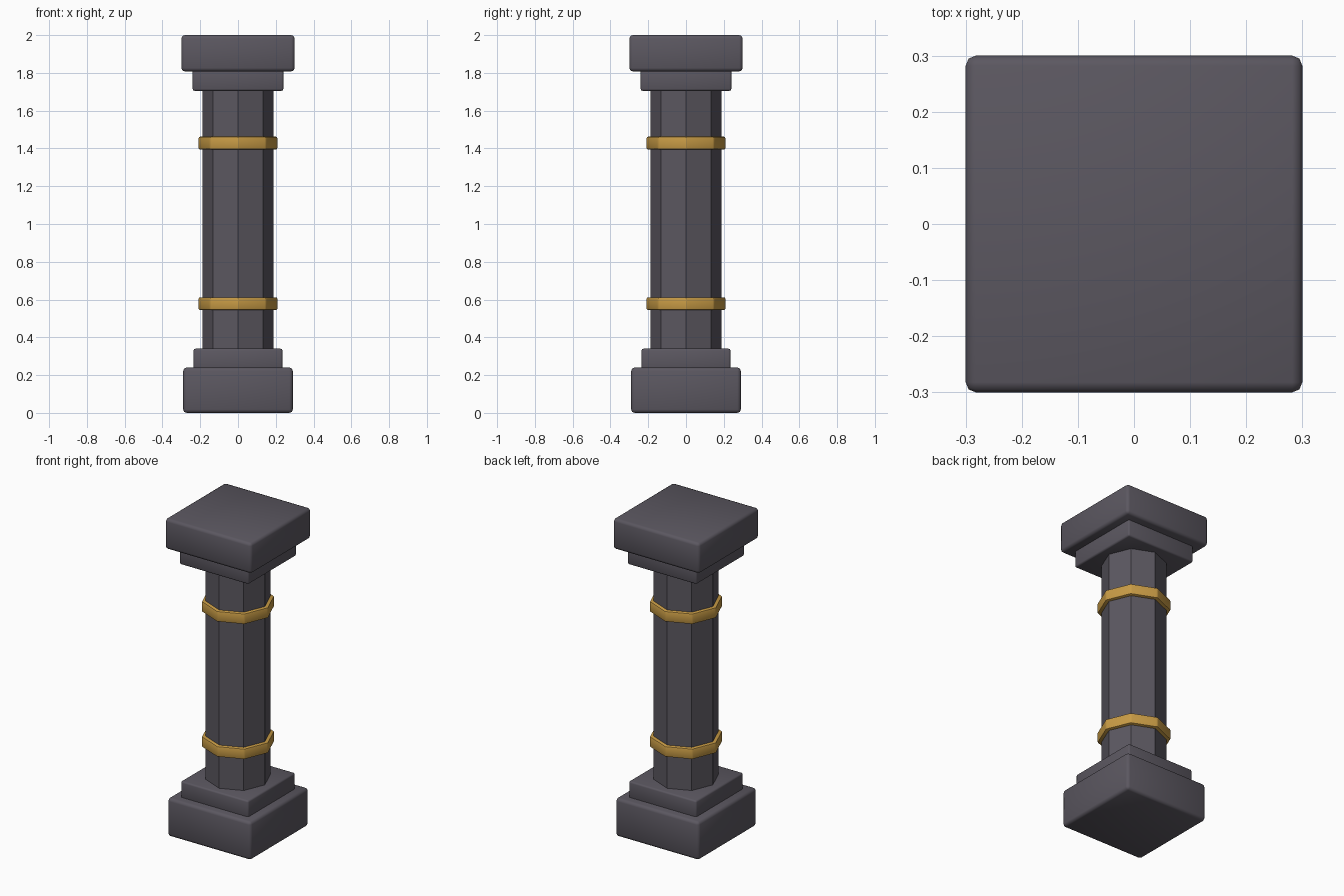
import bpy
import math

if "Cube" in bpy.data.objects:
    bpy.data.objects.remove(bpy.data.objects["Cube"])


def make_material(name, color):
    mat = bpy.data.materials.new(name)
    mat.use_nodes = True
    mat.diffuse_color = color
    mat.node_tree.nodes["Principled BSDF"].inputs["Base Color"].default_value = color
    return mat


stone = make_material("dark stone", (0.105, 0.096, 0.118, 1))
gold = make_material("gold", (0.58, 0.33, 0.06, 1))


def finish(obj, name, mat, bevel, angle):
    """Name, colour, round the edges and shade a part."""
    obj.name = name
    obj.data.materials.append(mat)
    if bevel:
        mod = obj.modifiers.new("rounded edges", "BEVEL")
        mod.width = bevel
        mod.segments = 2
        mod.limit_method = "ANGLE"
        mod.angle_limit = math.radians(30)
        bpy.ops.object.modifier_apply(modifier=mod.name)
    bpy.ops.object.shade_smooth_by_angle(angle=math.radians(angle))


def block(name, half, bottom, top, bevel):
    bpy.ops.mesh.primitive_cube_add(size=1, location=(0, 0, (bottom + top) / 2))
    obj = bpy.context.object
    obj.scale = (2 * half, 2 * half, top - bottom)
    bpy.ops.object.transform_apply(location=False, rotation=False, scale=True)
    finish(obj, name, stone, bevel, 60)


def octagon(name, radius, bottom, top, mat, bevel):
    bpy.ops.mesh.primitive_cylinder_add(
        vertices=8, radius=radius, depth=top - bottom,
        location=(0, 0, (bottom + top) / 2))
    finish(bpy.context.object, name, mat, bevel, 30)


# Stepped base
block("base_plinth", 0.29, 0.0, 0.24, 0.018)
block("base_step", 0.235, 0.22, 0.34, 0.01)

# Eight-sided shaft with two gold bands
octagon("shaft", 0.187, 0.32, 1.73, stone, 0)
octagon("lower_band", 0.21, 0.545, 0.612, gold, 0.008)
octagon("upper_band", 0.21, 1.395, 1.462, gold, 0.008)

# Stepped capital
block("capital_step", 0.24, 1.705, 1.83, 0.01)
block("capital_slab", 0.3, 1.808, 2.0, 0.018)
